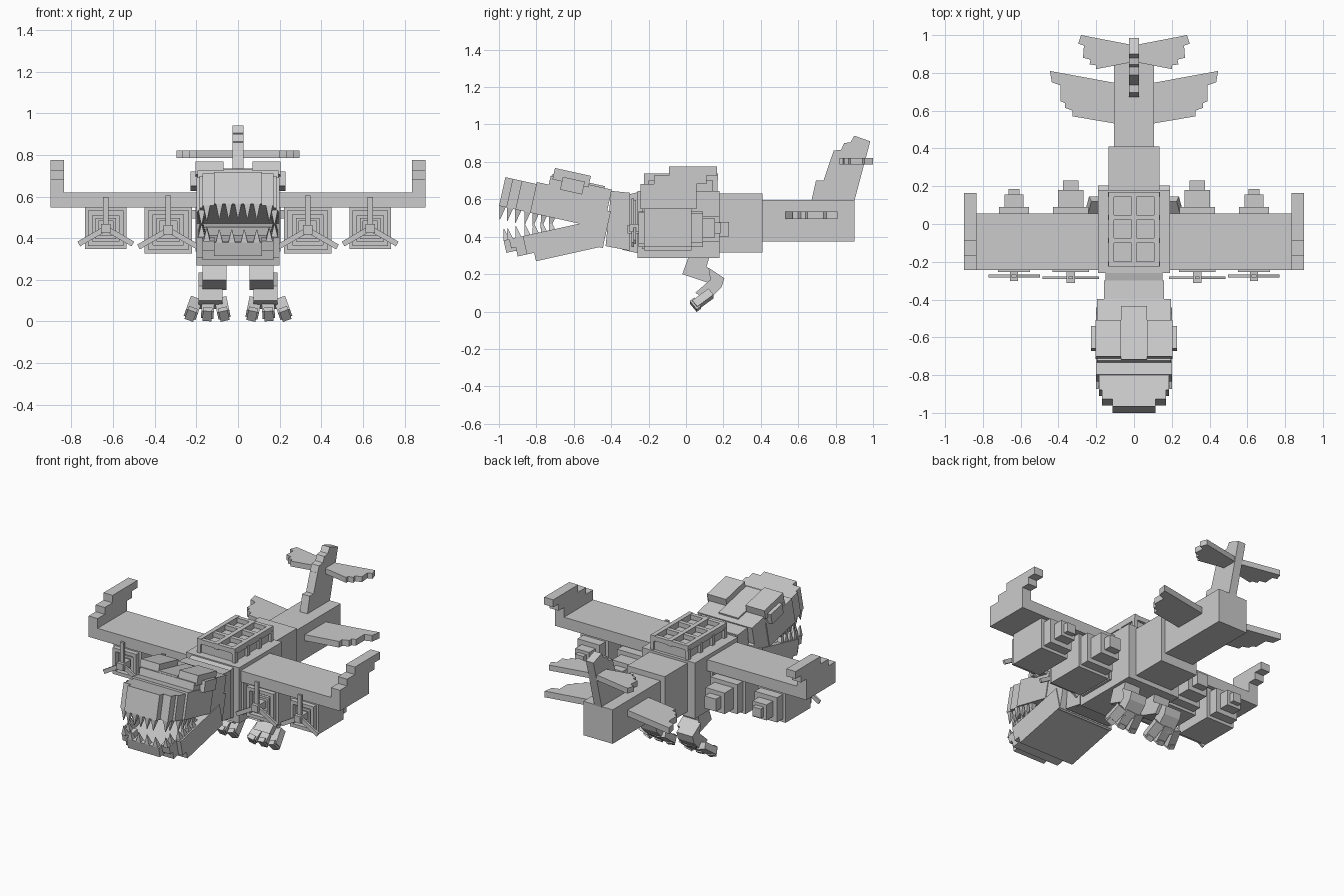
import bpy, bmesh, math
from mathutils import Vector, Matrix

if "Cube" in bpy.data.objects:
    bpy.data.objects.remove(bpy.data.objects["Cube"])

grey = bpy.data.materials.new("plain_grey")
grey.diffuse_color = (0.6, 0.6, 0.6, 1)
grey.use_nodes = True
grey.node_tree.nodes["Principled BSDF"].inputs["Base Color"].default_value = grey.diffuse_color


def finish(name, bm):
    bmesh.ops.recalc_face_normals(bm, faces=bm.faces)
    me = bpy.data.meshes.new(name)
    bm.to_mesh(me)
    bm.free()
    me.materials.append(grey)
    ob = bpy.data.objects.new(name, me)
    bpy.context.collection.objects.link(ob)
    return ob


def add_box(bm, x, y, z, m=None):
    size = (x[1] - x[0], y[1] - y[0], z[1] - z[0])
    mid = Vector(((x[0] + x[1]) / 2, (y[0] + y[1]) / 2, (z[0] + z[1]) / 2))
    mat = Matrix.Translation(mid) @ Matrix.Diagonal((*size, 1))
    bmesh.ops.create_cube(bm, size=1, matrix=(m or Matrix()) @ mat)


def boxes(name, items, m=None):
    bm = bmesh.new()
    for x, y, z in items:
        add_box(bm, x, y, z, m)
    return finish(name, bm)


def prism(name, pts, lo, hi, axis="x"):
    # extrude a (y, z) profile along x, or an (x, y) profile along z
    bm = bmesh.new()
    place = (lambda a, b: (lo, a, b)) if axis == "x" else (lambda a, b: (a, b, lo))
    f = bm.faces.new([bm.verts.new(place(a, b)) for a, b in pts])
    ext = bmesh.ops.extrude_face_region(bm, geom=[f])["geom"]
    d = (hi - lo, 0, 0) if axis == "x" else (0, 0, hi - lo)
    bmesh.ops.translate(bm, vec=d, verts=[v for v in ext if isinstance(v, bmesh.types.BMVert)])
    return finish(name, bm)


def mirror(ob):
    mod = ob.modifiers.new("mirror", "MIRROR")
    mod.use_axis[0] = True
    return ob


# fuselage and tail boom
boxes("fuselage", [((-.19, .19), (-.26, .18), (.285, .645)),
                   ((-.205, .205), (-.235, .02), (.335, .56))])
boxes("rear_fuselage", [((-.135, .135), (.18, .41), (.315, .63))])
boxes("tail_boom", [((-.105, .105), (.41, .90), (.375, .595))])

# roof cage: sunken panel, rails, cross bars and posts
cage = [((-.12, .12), (-.21, .16), (.645, .70))]
cage += [((c - .014, c + .014), (-.225, .17), (.70, .738)) for c in (-.121, 0, .121)]
for c in (-.211, -.088, .034, .156):
    cage.append(((-.135, .135), (c - .013, c + .013), (.705, .735)))
    for s in (-.125, .125):
        cage.append(((s - .012, s + .012), (c - .013, c + .013), (.645, .71)))
boxes("roof_cage", cage)

# wings with swept, stepped tips
boxes("wing", [((-.9, .9), (-.243, .055), (.548, .62))])
mirror(boxes("wing_tip", [((.835, .9), (-.243, .055), (.548, .683)),
                          ((.835, .9), (-.17, .11), (.683, .727)),
                          ((.835, .9), (-.09, .165), (.727, .775))]))

# engine pods: hollow intake, stepped rear, three-bladed propeller
for label, cx, cz, hw, tiers, length, py in (
        ("outer", .635, .447, .1, ((.09, .08), (.155, .05), (.185, .03)), .15, -.275),
        ("inner", .335, .440, .113, ((.09, .095), (.18, .068), (.23, .04)), .165, -.285)):
    parts = [((cx - hw, cx + hw), (-.225, .03), (cz - hw, .55))]
    y = .03
    for y1, h in tiers:
        parts.append(((cx - h, cx + h), (y, y1), (cz - h, cz + h)))
        y = y1
    for h, t, ya, yb in ((hw * .85, .022, -.255, -.225), (hw * .5, .015, -.24, -.225)):
        for s in (-1, 1):
            e = sorted((s * h, s * (h - t)))
            parts.append(((cx + e[0], cx + e[1]), (ya, yb), (cz - h, cz + h)))
            parts.append(((cx - h + t, cx + h - t), (ya, yb), (cz + e[0], cz + e[1])))
    mirror(boxes(label + "_engine", parts))
    bm = bmesh.new()
    for k in range(3):
        m = Matrix.Translation((cx, py, cz)) @ Matrix.Rotation(k * math.tau / 3, 4, "Y")
        add_box(bm, (-.013, .013), (-.007, .007), (0, length), m)
    add_box(bm, (cx - .022, cx + .022), (py - .028, -.225), (cz - .022, cz + .022))
    mirror(finish(label + "_propeller", bm))

# tail fin and two pairs of feathered tail planes
prism("tail_fin", [(.67, .59), (.695, .70), (.735, .70), (.765, .79), (.79, .86), (.83, .865),
                   (.845, .90), (.88, .905), (.90, .94), (.985, .91), (.90, .59)], -.027, .027)
mirror(prism("upper_tail_plane", [(.02, .95), (.28, 1.0), (.295, .955), (.265, .945), (.27, .88),
                                  (.23, .87), (.235, .845), (.20, .84), (.20, .82), (.02, .855)],
             .785, .82, "z"))
boxes("upper_plane_root", [((-.027, .027), (.775, .95), (.785, .82))])
mirror(prism("lower_tail_plane", [(.09, .745), (.445, .81), (.435, .75), (.39, .735), (.39, .65),
                                  (.365, .64), (.365, .615), (.325, .60), (.325, .57), (.09, .53)],
             .495, .535, "z"))

# neck
prism("neck", [(-.40, .645), (-.30, .635), (-.30, .325), (-.43, .35)], -.16, .16)
prism("neck_base", [(-.33, .62), (-.25, .64), (-.25, .31), (-.34, .33)], -.15, .15)

# jaws are built facing -y in their own frames, then tilted about the hinge
hinge = Matrix.Translation((0, -.57, .47))
up = hinge @ Matrix.Rotation(math.radians(-12.5), 4, "X")
down = hinge @ Matrix.Rotation(math.radians(12.5), 4, "X")

boxes("skull", [((-.195, .195), (-.205, .13), (.0, .215)),
                ((-.195, .195), (.0, .15), (-.10, .10)),
                ((-.07, .07), (-.2, .09), (.2, .225))], up)
mirror(boxes("brow", [((.07, .205), (-.192, .005), (.2, .262)),
                      ((.15, .228), (-.14, -.02), (.155, .225))], up))
boxes("snout", [((-.2, .2), (-.27, 0), (.0, .168)),
                ((-.185, .185), (-.35, -.27), (.0, .157)),
                ((-.17, .17), (-.40, -.35), (.0, .157)),
                ((-.115, .115), (-.44, -.40), (.0, .157))], up)
boxes("lower_jaw", [((-.2, .2), (-.27, .10), (-.146, -.04)),
                    ((-.17, .17), (-.36, -.27), (-.10, -.04)),
                    ((-.115, .115), (-.415, -.36), (-.068, -.04)),
                    ((-.2, .2), (-.08, .10), (-.04, 0)),
                    ((-.115, .115), (-.415, -.385), (-.04, 0))], down)
mirror(boxes("jaw_rim", [((.165, .2), (-.31, -.08), (-.10, 0)),
                         ((.11, .17), (-.385, -.31), (-.05, 0))], down))


def teeth(name, m, sign, spots, h):
    bm = bmesh.new()
    for x, y in spots:
        t = Matrix.Translation((x, y, sign * h / 2))
        r = Matrix.Rotation(0 if sign > 0 else math.pi, 4, "X") @ Matrix.Rotation(math.pi / 4, 4, "Z")
        bmesh.ops.create_cone(bm, cap_ends=True, segments=4, radius1=.023, radius2=.002,
                              depth=h, matrix=m @ t @ r)
    finish(name, bm)


side = [(s * (.175 if y > -.32 else .15), y) for s in (-1, 1)
        for y in (-.15, -.195, -.24, -.285, -.335, -.38)]
teeth("upper_teeth", up, -1, side + [(x, -.42) for x in (-.09, -.045, 0, .045, .09)], .07)
teeth("lower_teeth", down, 1, side + [(x, -.40) for x in (-.09, -.03, .03, .09)], .06)

# legs: thigh, shin and splayed three-toed feet
mirror(prism("thigh", [(.02, .31), (.13, .31), (.11, .24), (.17, .20), (.13, .15), (-.02, .20)], .055, .17))
mirror(prism("shin", [(.12, .235), (.205, .178), (.19, .13), (.12, .06), (.05, .10), (.13, .17)], .075, .19))
bm = bmesh.new()
for x, turn in ((.075, 12), (.145, -4), (.215, -20)):
    m = (Matrix.Translation((x, .09, .065)) @ Matrix.Rotation(math.radians(turn), 4, "Y")
         @ Matrix.Rotation(math.radians(38), 4, "X"))
    add_box(bm, (-.03, .03), (-.055, .055), (-.022, .022), m)
    add_box(bm, (-.022, .022), (-.065, -.035), (-.03, .03), m)
mirror(finish("toes", bm))
